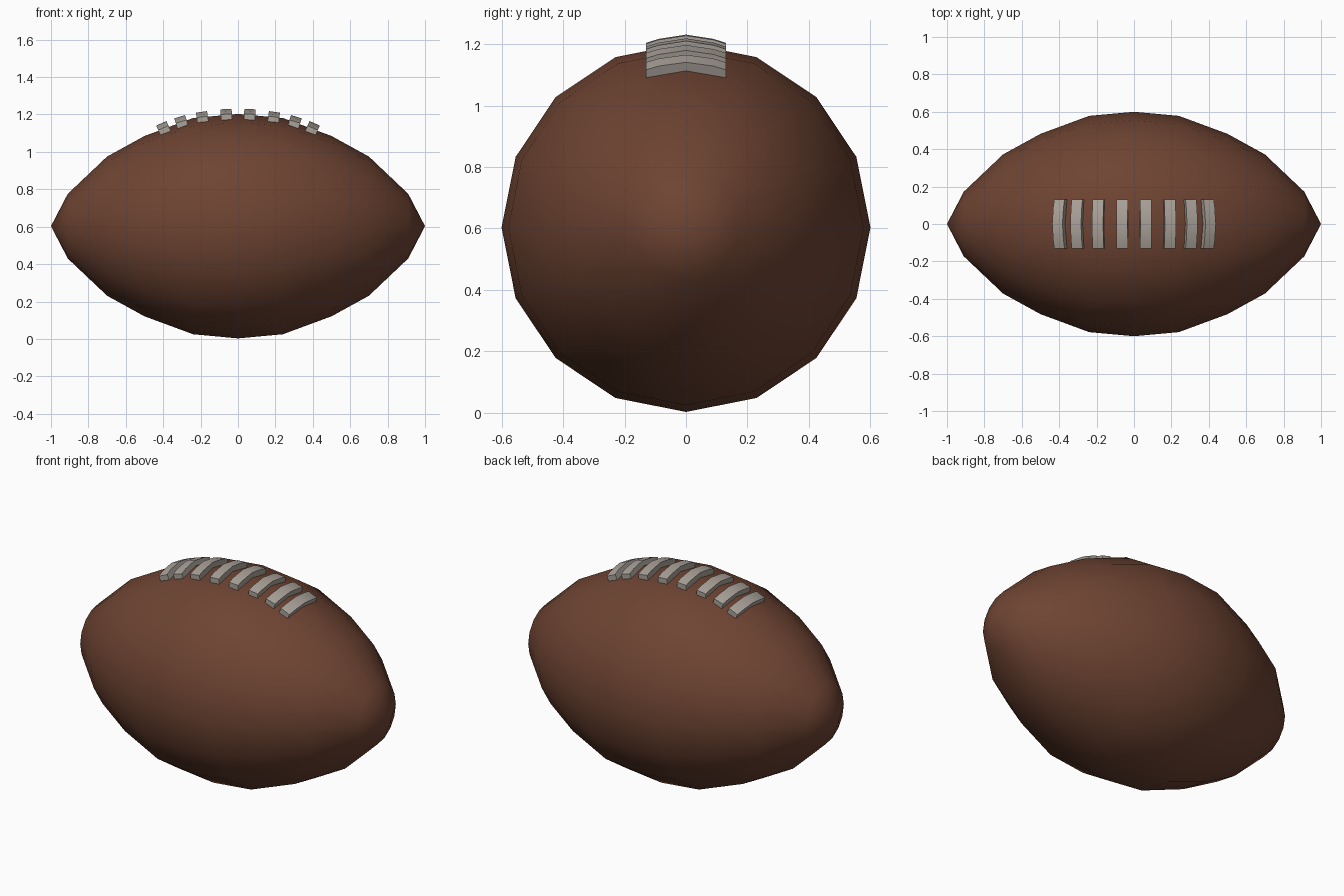
import bpy, bmesh, math
from mathutils import Matrix, Vector

old = bpy.data.objects.get("Cube")
if old:
    bpy.data.objects.remove(old, do_unlink=True)

AXIS_Z = 0.603


def material(name, rgb):
    m = bpy.data.materials.new(name)
    m.use_nodes = True
    m.diffuse_color = (*rgb, 1)
    bsdf = m.node_tree.nodes["Principled BSDF"]
    bsdf.inputs["Base Color"].default_value = (*rgb, 1)
    bsdf.inputs["Roughness"].default_value = 0.8
    return m


def finish(bm, name, mat, angle):
    bmesh.ops.recalc_face_normals(bm, faces=bm.faces)
    mesh = bpy.data.meshes.new(name)
    bm.to_mesh(mesh)
    bm.free()
    mesh.materials.append(mat)
    obj = bpy.data.objects.new(name, mesh)
    bpy.context.collection.objects.link(obj)
    bpy.ops.object.select_all(action='DESELECT')
    obj.select_set(True)
    bpy.context.view_layer.objects.active = obj
    bpy.ops.object.shade_smooth_by_angle(angle=math.radians(angle))
    return obj


leather = material("brown leather", (0.155, 0.057, 0.032))
lacing = material("pale grey lacing", (0.40, 0.36, 0.32))

# Ball body: half profile mirrored, then spun around the long axis
half = [(0.24, 0.578), (0.5, 0.482), (0.7, 0.372), (0.91, 0.173), (1, 0)]
profile = [(-x, r) for x, r in reversed(half)] + [(0, 0.6)] + half
bm = bmesh.new()
verts = [bm.verts.new((x, 0, AXIS_Z + r)) for x, r in profile]
edges = [bm.edges.new(pair) for pair in zip(verts, verts[1:])]
bmesh.ops.spin(bm, geom=verts + edges, cent=(0, 0, AXIS_Z), axis=(1, 0, 0),
               angle=math.tau, steps=16)
bmesh.ops.remove_doubles(bm, verts=bm.verts, dist=0.001)
finish(bm, "ball_body", leather, 80)

# Lace straps: arched bars across the seam, tilted to follow the ball
ARCH = [(-0.13, -0.027), (-0.09, -0.014), (0, 0), (0.09, -0.014), (0.13, -0.027)]
WIDTH, THICK = 0.06, 0.038


def lace(name, x, top, tilt):
    bm = bmesh.new()
    outline = ARCH + [(y, z - THICK) for y, z in reversed(ARCH)]
    n = len(ARCH)
    rings = [[bm.verts.new((s * WIDTH / 2, y, z)) for y, z in outline] for s in (-1, 1)]
    a, b = rings
    count = len(outline)
    for i in range(count):
        j = (i + 1) % count
        bm.faces.new((a[i], a[j], b[j], b[i]))
    for ring in rings:
        for i in range(n - 1):
            bm.faces.new((ring[i], ring[i + 1], ring[count - 2 - i], ring[count - 1 - i]))
    bm.transform(Matrix.Translation(Vector((x, 0, top)))
                 @ Matrix.Rotation(math.radians(tilt), 4, 'Y'))
    finish(bm, name, lacing, 40)


for number, (x, top, tilt) in enumerate(
        [(0.064, 1.229, 3), (0.195, 1.214, 8), (0.312, 1.188, 17), (0.41, 1.153, 24)], 1):
    lace(f"left_lace_{number}", x, top, tilt)
    lace(f"right_lace_{number}", -x, top, -tilt)
